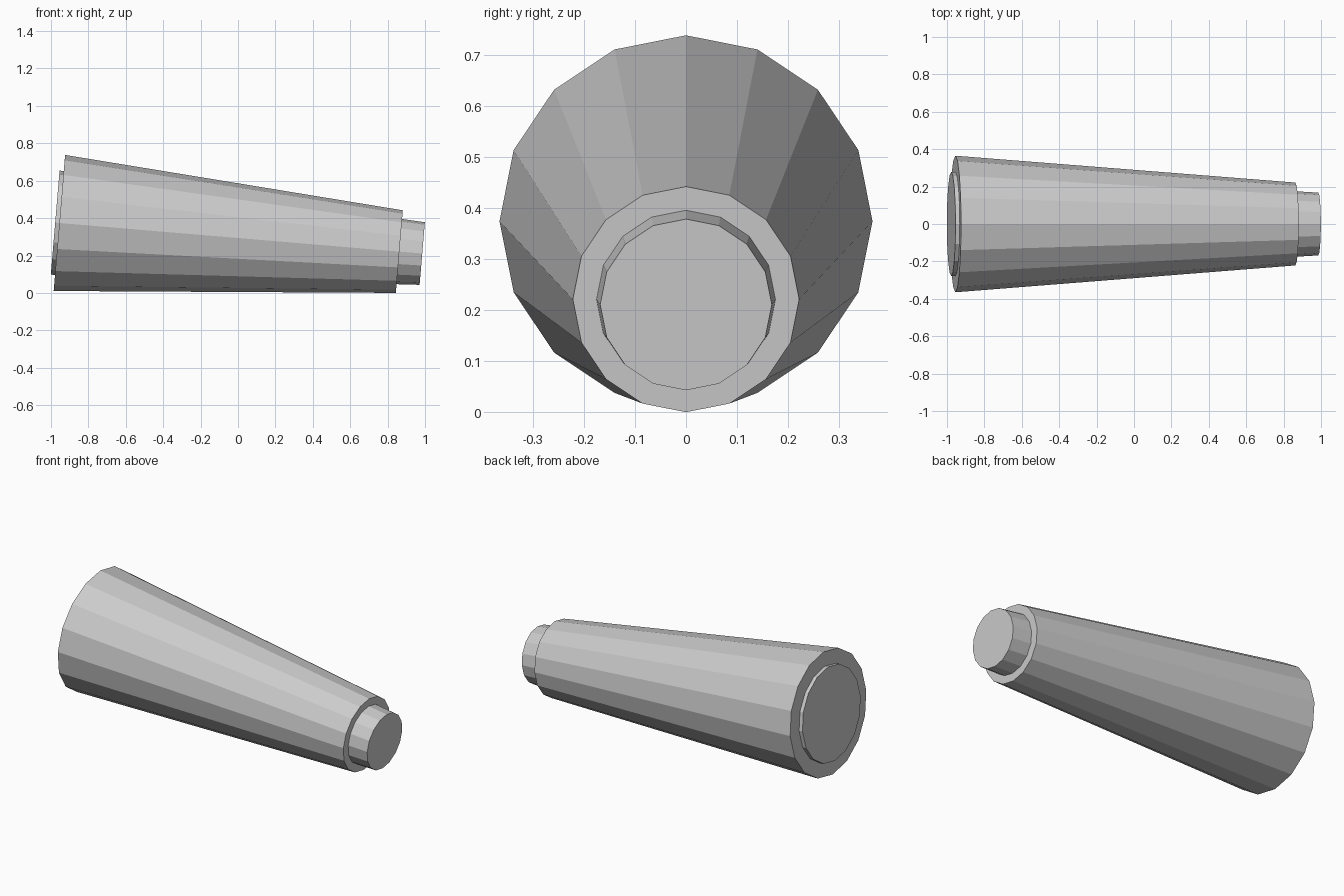
import bpy
from mathutils import Vector

cube = bpy.data.objects.get("Cube")
if cube:
    bpy.data.objects.remove(cube, do_unlink=True)

# One plain grey for the whole model
grey = bpy.data.materials.new("plain grey")
grey.use_nodes = True
grey.diffuse_color = (0.6, 0.6, 0.6, 1)
grey.node_tree.nodes["Principled BSDF"].inputs["Base Color"].default_value = (0.6, 0.6, 0.6, 1)

# Tilted centre line, from the wide end to the narrow end
WIDE = Vector((-0.955, 0, 0.374))
NARROW = Vector((0.8625, 0, 0.221))
AXIS = (NARROW - WIDE).normalized()
TILT = AXIS.to_track_quat('Z', 'Y').to_euler()


def frustum(name, start, length, r_start, r_end):
    """Sixteen-sided flat-shaded section along the centre line."""
    bpy.ops.mesh.primitive_cone_add(
        vertices=16, radius1=r_start, radius2=r_end, depth=length,
        location=start + AXIS * length / 2, rotation=TILT)
    obj = bpy.context.object
    obj.name = name
    obj.data.materials.append(grey)
    return obj


# Main tapered body
frustum("tapered_body", WIDE, (NARROW - WIDE).length, 0.365, 0.2215)
# Narrow stub at the small end
frustum("narrow_end_stub", NARROW, 0.123, 0.175, 0.168)
# Shallow plug at the wide end
frustum("wide_end_plug", WIDE - AXIS * 0.0225, 0.0225, 0.279, 0.279)
